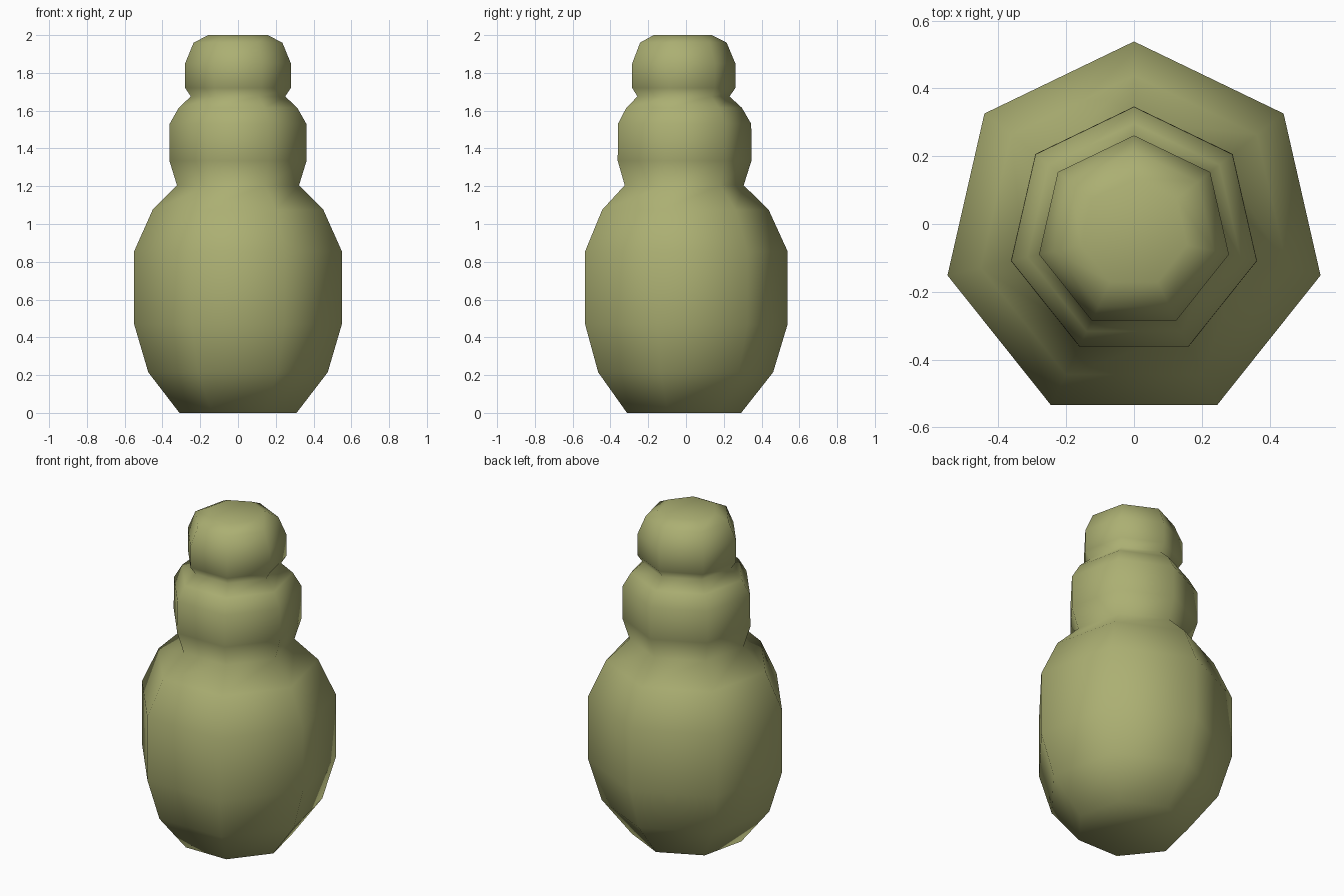
import bpy, bmesh, math

if "Cube" in bpy.data.objects:
    bpy.data.objects.remove(bpy.data.objects["Cube"])

SIDES = 7
CENTRE_Y = -0.026
WIDEST = math.cos(math.radians(90 / SIDES))  # half-width of a unit heptagon

# (half-width, height) from the base up: body, middle bulge, top bulge
PROFILE = [
    (0.31, 0.0), (0.475, 0.215), (0.55, 0.47), (0.55, 0.855), (0.452, 1.075),
    (0.323, 1.205), (0.363, 1.335), (0.362, 1.53), (0.314, 1.615),
    (0.25, 1.675), (0.28, 1.72), (0.28, 1.85), (0.235, 1.96), (0.157, 2.0),
]

green = bpy.data.materials.new("olive green")
green.diffuse_color = (0.41, 0.43, 0.17, 1)
green.use_nodes = True
green.node_tree.nodes["Principled BSDF"].inputs["Base Color"].default_value = green.diffuse_color

# Stacked seven-sided bulges as one lathed skin
bm = bmesh.new()
rings = []
for half_width, z in PROFILE:
    r = half_width / WIDEST
    ring = []
    for k in range(SIDES):
        a = math.pi / 2 + k * math.tau / SIDES
        ring.append(bm.verts.new((r * math.cos(a), CENTRE_Y + r * math.sin(a), z)))
    rings.append(ring)
for low, high in zip(rings, rings[1:]):
    for k in range(SIDES):
        n = (k + 1) % SIDES
        bm.faces.new((low[k], low[n], high[n], high[k]))

# Flat base and crown
bm.faces.new(rings[0][::-1])
bm.faces.new(rings[-1])
for face in bm.faces:
    face.smooth = True

mesh = bpy.data.meshes.new("bulbous_body")
bm.to_mesh(mesh)
bm.free()
mesh.materials.append(green)
body = bpy.data.objects.new("bulbous_body", mesh)
bpy.context.collection.objects.link(body)
